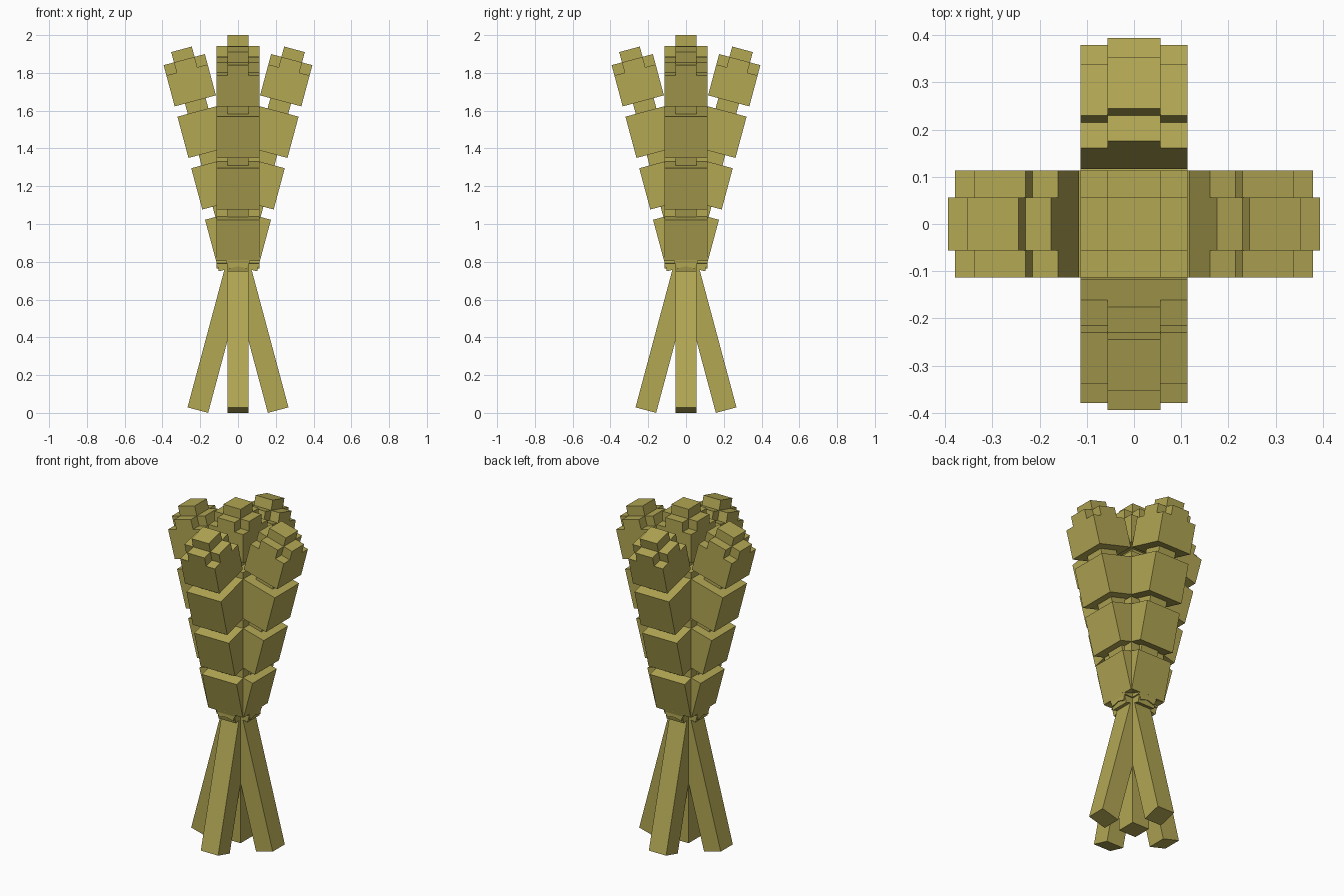
import bpy, bmesh, math
from mathutils import Matrix, Vector

if "Cube" in bpy.data.objects:
    bpy.data.objects.remove(bpy.data.objects["Cube"])

U = 0.0565          # one block unit
TILT = math.radians(15)
CROSS = 0.8215      # distance along a stalk from its foot to the crossing point

straw = bpy.data.materials.new("straw")
straw.diffuse_color = (0.445, 0.385, 0.088, 1)
straw.use_nodes = True
straw.node_tree.nodes["Principled BSDF"].inputs["Base Color"].default_value = straw.diffuse_color


def box(bm, x0, x1, y0, y1, z0, z1):
    """Axis aligned box given in block units."""
    size = Vector((x1 - x0, y1 - y0, z1 - z0)) * U
    mid = Vector((x0 + x1, y0 + y1, z0 + z1)) * U / 2
    bmesh.ops.create_cube(bm, size=1, matrix=Matrix.Translation(mid) @ Matrix.Diagonal((*size, 1)))


def arms(bm, z0, z1):
    """Four little blocks that make a plus around the stem."""
    box(bm, 1, 2, -1, 1, z0, z1)
    box(bm, -2, -1, -1, 1, z0, z1)
    box(bm, -1, 1, 1, 2, z0, z1)
    box(bm, -1, 1, -2, -1, z0, z1)


def make_mesh(name, build):
    bm = bmesh.new()
    build(bm)
    me = bpy.data.meshes.new(name)
    bm.to_mesh(me)
    bm.free()
    me.materials.append(straw)
    return me


def build_stem(bm):
    box(bm, -1, 1, -1, 1, 0, 35)


def build_grain(bm):
    arms(bm, 14, 15)
    for z in (15, 20, 25):
        box(bm, -2, 2, -2, 2, z, z + 4)
    box(bm, -2, 2, -2, 2, 30, 33)
    arms(bm, 33, 34)


meshes = {"stem": make_mesh("stem", build_stem),
          "grain_head": make_mesh("grain_head", build_grain)}


def stalk(label, matrix):
    for part, me in meshes.items():
        ob = bpy.data.objects.new(f"{label}_{part}", me)
        bpy.context.collection.objects.link(ob)
        ob.matrix_world = matrix


# upright middle stalk
stalk("middle", Matrix.Translation((0, 0, 2 - 35 * U)))

# four leaning stalks crossing near the middle
pivot = CROSS * math.cos(TILT) + U * math.sin(TILT)
for i, label in enumerate(("right", "back", "left", "front")):
    stalk(label, Matrix.Translation((0, 0, pivot))
          @ Matrix.Rotation(i * math.pi / 2, 4, 'Z')
          @ Matrix.Rotation(TILT, 4, 'Y')
          @ Matrix.Translation((0, 0, -CROSS)))
